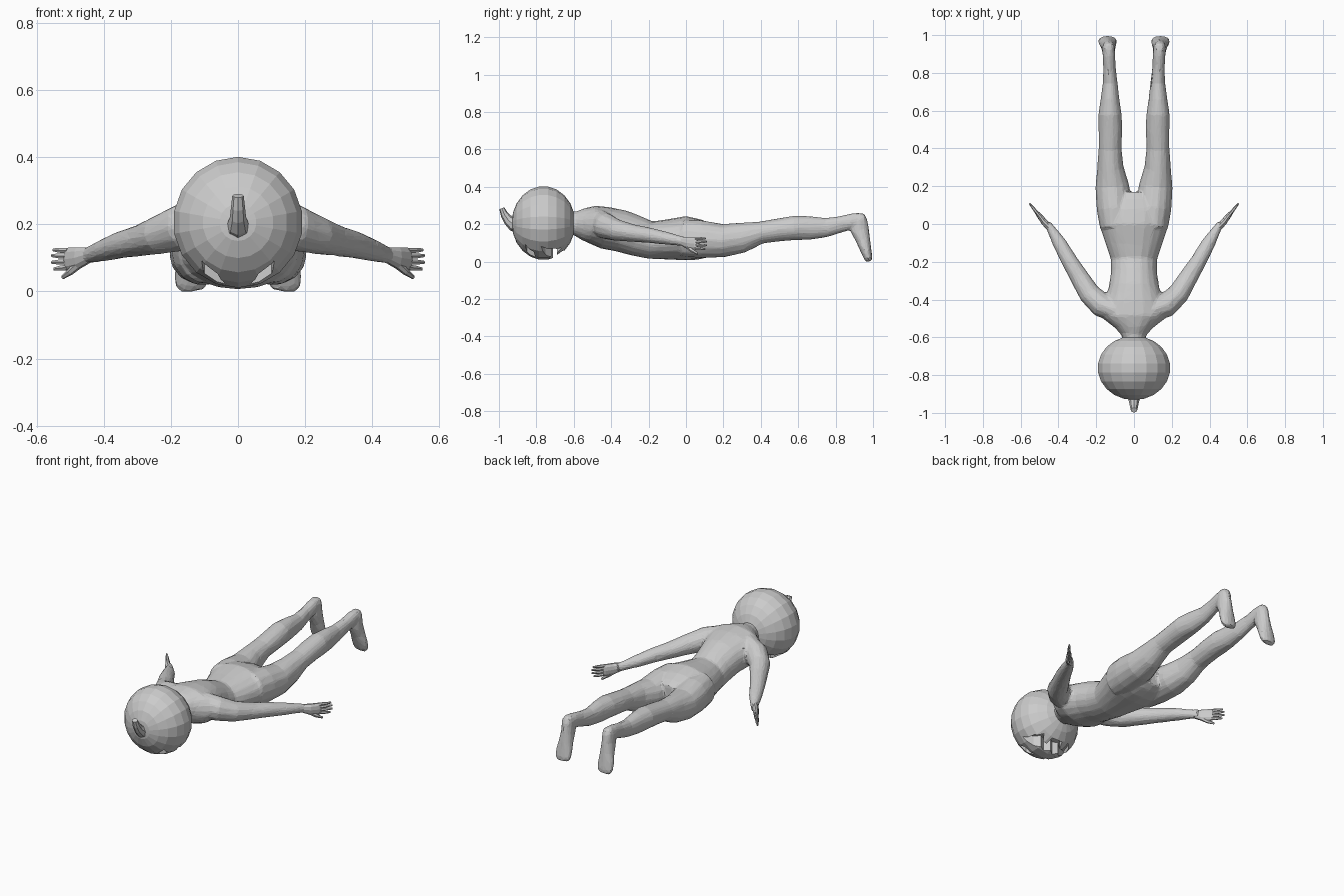
import bpy, bmesh, math
from mathutils import Vector, Matrix

if "Cube" in bpy.data.objects:
    bpy.data.objects.remove(bpy.data.objects["Cube"])


def loft(bm, rings, up=(0, 0, 1), n=12):
    """Closed tube through rings of (x, y, z, half width, half height)."""
    up = Vector(up)
    pts = [Vector(r[:3]) for r in rings]
    loops = []
    for i, r in enumerate(rings):
        t = (pts[min(i + 1, len(pts) - 1)] - pts[max(i - 1, 0)]).normalized()
        u = t.cross(up).normalized()
        v = u.cross(t)
        loops.append([bm.verts.new(pts[i] + u * r[3] * math.cos(a) + v * r[4] * math.sin(a))
                      for a in (2 * math.pi * k / n for k in range(n))])
    for a, b in zip(loops, loops[1:]):
        for k in range(n):
            bm.faces.new((a[k], a[(k + 1) % n], b[(k + 1) % n], b[k]))
    bm.faces.new(loops[0])
    bm.faces.new(loops[-1])


def finish(bm, name):
    bmesh.ops.recalc_face_normals(bm, faces=bm.faces)
    me = bpy.data.meshes.new(name)
    bm.to_mesh(me)
    bm.free()
    ob = bpy.data.objects.new(name, me)
    bpy.context.collection.objects.link(ob)
    return ob


def flip(rings, s):
    return [(r[0] * s,) + tuple(r[1:]) for r in rings]


# body: torso, legs, feet and arms fused into one skin
bm = bmesh.new()
torso = [(-.64, .21, .055, .055), (-.59, .205, .065, .065), (-.55, .2, .10, .085),
         (-.50, .198, .165, .102), (-.43, .18, .165, .113), (-.34, .162, .135, .112),
         (-.26, .135, .122, .107), (-.19, .115, .122, .1), (-.1, .118, .152, .107),
         (0, .125, .185, .118), (.07, .118, .19, .108), (.13, .115, .15, .09), (.17, .115, .09, .07)]
loft(bm, [(0, y, z, w, h) for y, z, w, h in torso], n=20)
leg = [(.1, -.02, .125, .08, .1), (.105, .08, .12, .093, .102), (.115, .2, .112, .09, .09),
       (.125, .3, .128, .07, .082), (.127, .4, .155, .061, .06), (.125, .5, .17, .063, .062),
       (.127, .58, .18, .062, .066), (.127, .66, .18, .05, .064), (.126, .75, .182, .039, .052),
       (.13, .83, .2, .033, .044), (.133, .9, .218, .034, .042), (.135, .955, .228, .03, .032)]
foot = [(.135, .935, .257, .022, .022), (.135, .928, .225, .034, .042), (.135, .928, .17, .036, .05),
        (.137, .948, .11, .042, .038), (.14, .962, .06, .05, .03), (.14, .973, .022, .05, .024),
        (.138, .978, .002, .036, .016)]
arm = [(.09, -.46, .205, .06, .075), (.17, -.43, .19, .066, .07), (.235, -.37, .168, .058, .058),
       (.29, -.28, .152, .05, .047), (.345, -.19, .14, .043, .041), (.395, -.1, .124, .037, .034),
       (.44, -.025, .11, .023, .026), (.46, .005, .105, .018, .027)]
for s in (1, -1):
    loft(bm, flip(leg, s), n=14)
    loft(bm, flip(foot, s), up=(0, 1, 0))
    loft(bm, flip(arm, s))
body = finish(bm, "body")
m = body.modifiers.new("fuse", 'REMESH')
m.mode = 'VOXEL'
m.voxel_size = .008
m = body.modifiers.new("blend", 'SMOOTH')
m.factor = .5
m.iterations = 6
m = body.modifiers.new("low_poly", 'DECIMATE')
m.ratio = .07
m.use_symmetry = True
m.symmetry_axis = 'X'

# hands: flat palm, four fingers and a thumb, mirrored
bm = bmesh.new()
loft(bm, [(.445, -.02, .109, .019, .024), (.475, .01, .1, .017, .033),
          (.505, .05, .096, .013, .036), (.512, .06, .096, .009, .032)], n=10)
for z0, z1, k in ((.122, .124, .9), (.105, .107, 1), (.088, .087, 1), (.072, .066, .85)):
    tip = Vector((.508, .052, z0)) + Vector((.046, .058, z1 - z0)) * k
    mid = (tip + Vector((.508, .052, z0))) / 2
    loft(bm, [(.505, .048, z0, .009, .0095), (mid.x, mid.y, mid.z, .008, .0085),
              (*tip, .004, .005)], n=6)
loft(bm, [(.47, .005, .085, .012, .014), (.498, .032, .06, .01, .011),
          (.522, .062, .042, .005, .006)], n=6)
hand = finish(bm, "hands")
m = hand.modifiers.new("mirror", 'MIRROR')
m.use_clip = False

# head: slightly flattened faceted ball, poles along y
bm = bmesh.new()
bmesh.ops.create_uvsphere(bm, u_segments=18, v_segments=11, radius=1)
bmesh.ops.transform(bm, verts=bm.verts, matrix=Matrix.Translation((0, -.762, .206))
                    @ Matrix.Diagonal((.195, .17, .197, 1)) @ Matrix.Rotation(math.pi / 2, 4, 'X'))
head = finish(bm, "head")

# carved eyes and jagged grin, cut upward into the underside
grin = [(0, -.71), (.03, -.735), (.06, -.72), (.09, -.75), (.145, -.775),
        (.12, -.70), (.085, -.665), (.07, -.69), (.045, -.69), (.035, -.655), (0, -.65)]
grin += [(-x, y) for x, y in reversed(grin[1:-1])]
eye = [(.035, -.80), (.06, -.85), (.108, -.86), (.10, -.815)]
bm = bmesh.new()
for shape, top in ((grin, .095), (eye, .095), ([(-x, y) for x, y in eye], .095)):
    f = bm.faces.new([bm.verts.new((x, y, -.05)) for x, y in shape])
    ext = bmesh.ops.extrude_face_region(bm, geom=[f])["geom"]
    for v in ext:
        if isinstance(v, bmesh.types.BMVert):
            v.co.z = top
    if not f.is_valid:
        continue
    if all(len(e.link_faces) == 2 for e in f.edges):
        continue
bmesh.ops.holes_fill(bm, edges=[e for e in bm.edges if e.is_boundary])
cutter = finish(bm, "face_cutter")
cutter.hide_render = True
cutter.display_type = 'WIRE'
m = head.modifiers.new("face", 'BOOLEAN')
m.operation = 'DIFFERENCE'
m.solver = 'EXACT'
m.object = cutter

# curved stem on the crown
bm = bmesh.new()
loft(bm, [(0, -.90, .195, .045, .045), (0, -.925, .2, .032, .036), (0, -.95, .222, .024, .028),
          (0, -.97, .25, .021, .021), (0, -.985, .285, .017, .014)], n=8)
finish(bm, "stem")
